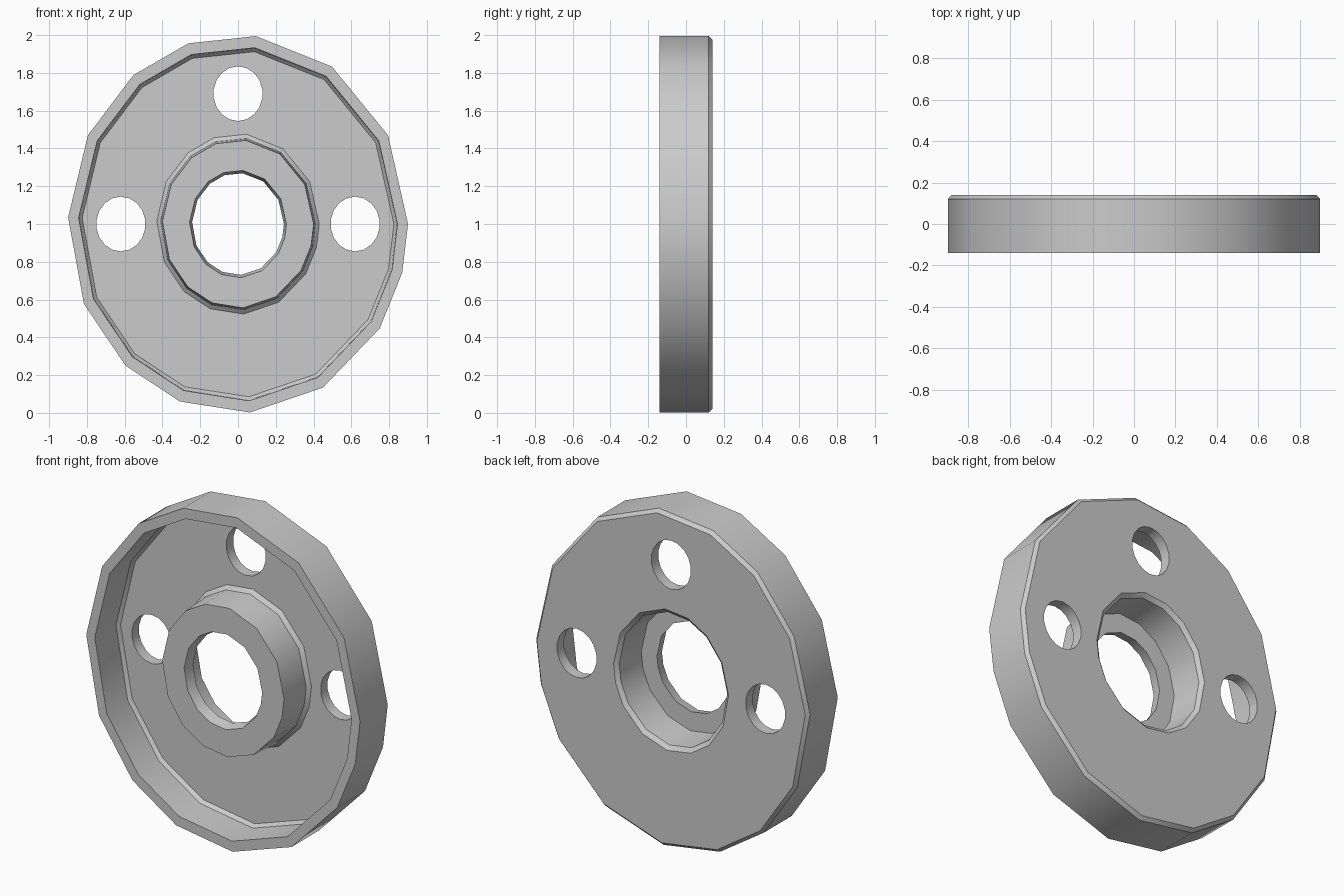
import bpy, bmesh, math

if "Cube" in bpy.data.objects:
    bpy.data.objects.remove(bpy.data.objects["Cube"])

WIDTH = 0.9      # the disc is slightly narrower than tall
CENTRE_Z = 1.0

grey = bpy.data.materials.new("plain grey")
grey.use_nodes = True
grey.diffuse_color = (0.6, 0.6, 0.6, 1)
grey.node_tree.nodes["Principled BSDF"].inputs["Base Color"].default_value = grey.diffuse_color


def lathe(name, profile, angles):
    """Sweep a closed (radius, y) profile through the given angles."""
    bm = bmesh.new()
    rings = []
    for a in angles:
        c, s = math.cos(math.radians(a)), math.sin(math.radians(a))
        rings.append([bm.verts.new((WIDTH * r * c, y, CENTRE_Z + r * s)) for r, y in profile])
    n = len(profile)
    for i, ring in enumerate(rings):
        other = rings[(i + 1) % len(rings)]
        for j in range(n):
            k = (j + 1) % n
            bm.faces.new((ring[j], ring[k], other[k], other[j]))
    bmesh.ops.recalc_face_normals(bm, faces=bm.faces)
    return to_object(name, bm)


def to_object(name, bm):
    mesh = bpy.data.meshes.new(name)
    bm.to_mesh(mesh)
    bm.free()
    mesh.materials.append(grey)
    obj = bpy.data.objects.new(name, mesh)
    bpy.context.collection.objects.link(obj)
    return obj


# Flanged disc: rim, web and hollow hub share one uneven ring of corners
corners = [84, 56.5, 28, 0, -15, -33.5, -60, -86, -110, -131.5, -155, -182, -208, -232, -253]
section = [
    (1.0, -0.14), (1.0, 0.12), (0.98, 0.14),        # rim outside, rear chamfer
    (0.42, 0.14), (0.395, 0.12), (0.385, -0.075),   # rear recess
    (0.27, -0.075), (0.285, -0.14),                 # bore
    (0.445, -0.14), (0.455, 0.055), (0.478, 0.075), # hub outside
    (0.917, 0.075), (0.935, 0.055), (0.938, -0.14), # web and rim inside
]
disc = lathe("flanged_disc", section, corners)

# Four bolt holes through the web
bm = bmesh.new()
for x, z in ((0.62, 0), (-0.62, 0), (0, 0.69), (0, -0.69)):
    hole = bmesh.ops.create_cone(bm, cap_ends=True, segments=18, radius1=0.145, radius2=0.145, depth=0.3)["verts"]
    for v in hole:
        px, py, pz = v.co
        v.co = (x + px * WIDTH, 0.15 + pz, CENTRE_Z + z + py)
bmesh.ops.recalc_face_normals(bm, faces=bm.faces)
cutter = to_object("bolt_hole_cutter", bm)

cut = disc.modifiers.new("bolt_holes", "BOOLEAN")
cut.operation = "DIFFERENCE"
cut.solver = "EXACT"
cut.object = cutter
bpy.ops.object.select_all(action="DESELECT")
disc.select_set(True)
bpy.context.view_layer.objects.active = disc
bpy.ops.object.modifier_apply(modifier=cut.name)
bpy.data.objects.remove(cutter)

bpy.ops.object.shade_smooth_by_angle(angle=math.radians(32))
